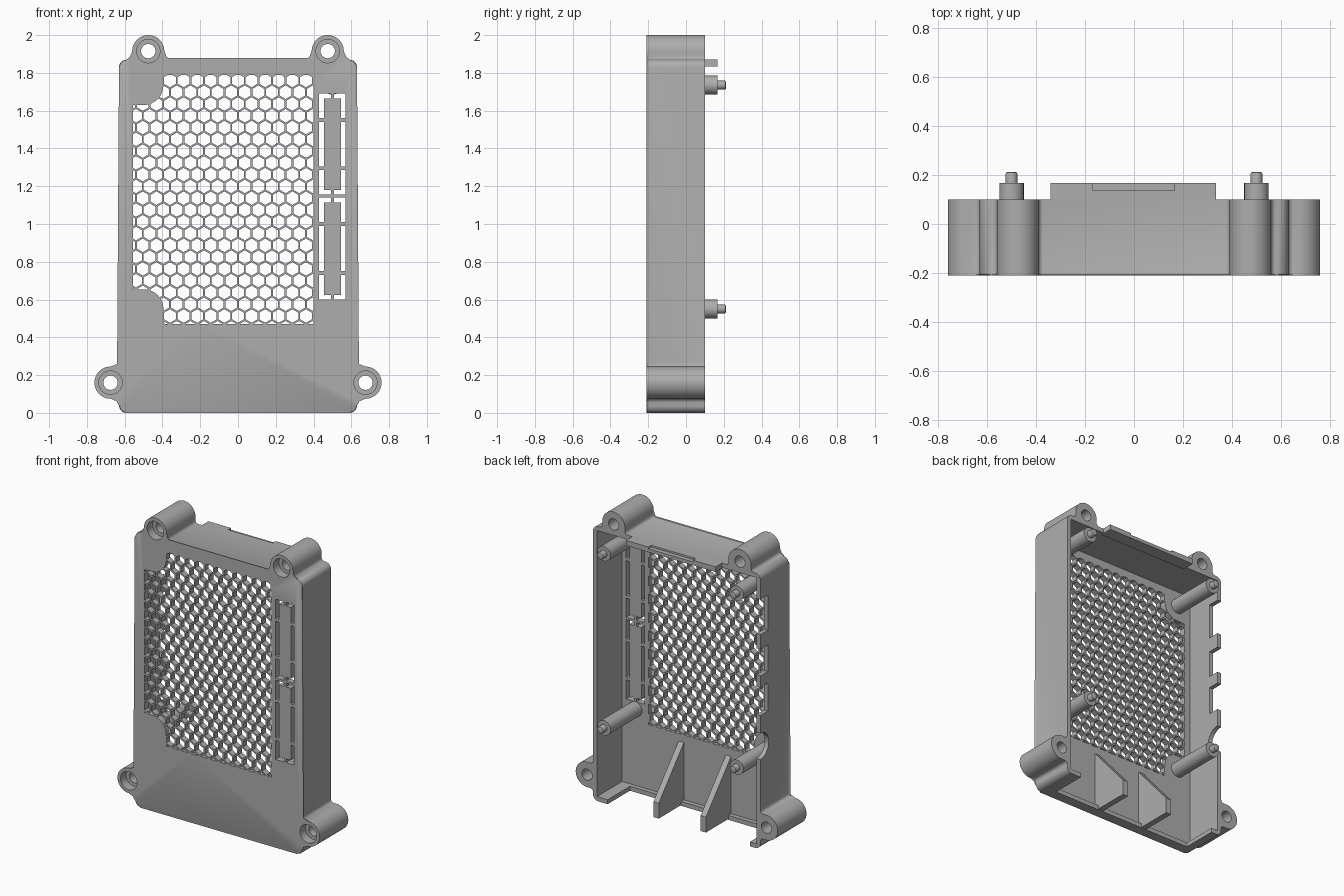
import bpy, bmesh
from math import sin, cos, pi, radians, sqrt
from mathutils import Matrix, Vector

if "Cube" in bpy.data.objects:
    bpy.data.objects.remove(bpy.data.objects["Cube"])

grey = bpy.data.materials.new("grey plastic")
grey.use_nodes = True
GREY = (0.42, 0.42, 0.42, 1)
grey.diffuse_color = GREY
grey.node_tree.nodes["Principled BSDF"].inputs["Base Color"].default_value = GREY

FRONT, BACK, PLATE = -0.21, 0.1, -0.17
HALF, TOP, WALL = 0.63, 1.87, 0.03


def arc(cx, cz, r, a0, a1, n):
    steps = [radians(a0 + (a1 - a0) * i / n) for i in range(n + 1)]
    return [(cx + r * cos(a), cz + r * sin(a)) for a in steps]


def circle(cx, cz, r, n=32):
    return arc(cx, cz, r, 0, 360, n)[:-1]


def rect(x0, x1, z0, z1):
    return [(x0, z0), (x1, z0), (x1, z1), (x0, z1)]


def prisms(name, outlines, a, b, axis="y", bevel=0):
    """Extrude closed outlines along an axis; y takes (x, z), x takes (y, z)."""
    bm = bmesh.new()
    for pts in outlines:
        rings = []
        for d in (a, b):
            rings.append([bm.verts.new((p, d, q) if axis == "y" else (d, p, q)) for p, q in pts])
        cap = bm.faces.new(rings[0])
        bm.faces.new(rings[1][::-1])
        for i in range(len(pts)):
            j = (i + 1) % len(pts)
            bm.faces.new((rings[0][j], rings[0][i], rings[1][i], rings[1][j]))
        if bevel:
            bmesh.ops.bevel(bm, geom=list(cap.edges), offset=bevel, segments=2,
                            profile=0.5, affect='EDGES')
    bmesh.ops.recalc_face_normals(bm, faces=bm.faces)
    mesh = bpy.data.meshes.new(name)
    bm.to_mesh(mesh)
    bm.free()
    mesh.materials.append(grey)
    obj = bpy.data.objects.new(name, mesh)
    bpy.context.collection.objects.link(obj)
    return obj


def combine(target, cutter, operation="DIFFERENCE", overlap=False):
    """Apply a boolean and discard the cutter."""
    mod = target.modifiers.new("cut", "BOOLEAN")
    mod.operation, mod.solver, mod.object = operation, "EXACT", cutter
    mod.use_self = overlap
    bpy.context.view_layer.objects.active = target
    bpy.ops.object.modifier_apply(modifier=mod.name)
    bpy.data.objects.remove(cutter)


def smooth(obj):
    bpy.ops.object.select_all(action='DESELECT')
    obj.select_set(True)
    bpy.context.view_layer.objects.active = obj
    bpy.ops.object.shade_smooth_by_angle(angle=radians(30))


# Outline of the case with its four screw lugs
LUG_R, LUG_OUT, FILLET = 0.085, 0.045, 0.02
w = LUG_R + FILLET
lug = (arc(-w, FILLET, FILLET, -90, 0, 4) + arc(0, LUG_OUT, LUG_R, 180, 0, 24)
       + arc(w, FILLET, FILLET, 180, 270, 4))
SIDE_Z, TOP_X, CORNER = 0.16, 0.475, 0.04
half = arc(HALF - CORNER, CORNER, CORNER, -90, 0, 6)
half += [(HALF + u, SIDE_Z + v) for v, u in lug]
half += arc(HALF - CORNER, TOP - CORNER, CORNER, 0, 90, 6)
half += [(TOP_X - v, TOP + u) for v, u in lug]
outline = half + [(-x, z) for x, z in reversed(half)]
case = prisms("case", [outline], FRONT, BACK, bevel=0.01)

# Hollow inside, open at the back
inner = HALF - WALL
combine(case, prisms("cavity", [rect(-inner, inner, WALL, TOP - WALL)], PLATE, 0.3))

# Screw holes with wide seats at the front
lugs = [(s * TOP_X, TOP + LUG_OUT) for s in (1, -1)] + [(s * (HALF + LUG_OUT), SIDE_Z) for s in (1, -1)]
combine(case, prisms("bores", [circle(x, z, 0.038) for x, z in lugs], -0.3, 0.3))
combine(case, prisms("seats", [circle(x, z, 0.062) for x, z in lugs], -0.3, -0.15))

# Low middle of the bottom wall
combine(case, prisms("bottom_gap", [rect(-0.55, 0.52, -0.1, WALL + 0.001)], -0.14, 0.3))

# Notches in the right wall
notches = [rect(0.02, 0.3, a, b) for a, b in ((1.46, 1.7), (1.18, 1.36), (0.91, 1.1))]
notches.append(circle(BACK, 0.7, 0.09))
combine(case, prisms("notches", notches, -0.7, -0.59, axis="x"))

# Honeycomb grille, clipped to an area that steps around the right posts
area = [(-0.39, 0.47), (0.4, 0.47), (0.4, 1.79), (-0.4, 1.79)]
area += arc(-0.5, 1.735, 0.105, 0, -90, 10) + arc(-0.5, 0.55, 0.105, 90, 0, 10)
area = [(-0.555 if abs(x + 0.5) < 0.001 else x, z) for x, z in area]
PITCH = 0.072
ROW = PITCH * sqrt(3) / 2
cells = []
for row in range(23):
    for col in range(-9, 8):
        x, z = (col + row % 2 / 2) * PITCH, 1.76 - row * ROW
        if -0.6 < x < 0.44:
            cells.append(arc(x, z, (PITCH - 0.01) / sqrt(3), 30, 330, 5))
grille = prisms("grille_holes", cells, -0.3, -0.12)
combine(grille, prisms("grille_area", [area], -0.28, -0.14), "INTERSECT")
combine(case, grille)

# Two slotted frames, each holding a strip on small bridges
slots = []
for z0, z1 in ((0.6, 1.14), (1.155, 1.69)):
    gap, bridge = 0.025, 0.01
    z2, z3 = z0 + 0.14, z1 - 0.14
    for s in (1, -1):
        a, b = sorted((0.5 + s * 0.045, 0.5 + s * 0.07))
        for lo, hi in ((z0, z2 - bridge), (z2 + bridge, z3 - bridge), (z3 + bridge, z1)):
            slots.append(rect(a, b, lo, hi))
        a, b = sorted((0.5 + s * 0.008, 0.5 + s * 0.06))
        slots += [rect(a, b, z0, z0 + gap), rect(a, b, z1 - gap, z1)]
combine(case, prisms("slots", slots, -0.3, -0.12), overlap=True)
smooth(case)

# Tongue on the top wall with a shallow recess
tongue = prisms("top_tongue", [rect(-0.34, 0.335, TOP - WALL - 0.005, TOP)], BACK - 0.02, 0.168)
combine(tongue, prisms("recess", [rect(-0.17, 0.165, TOP - 0.012, 2)], 0.137, 0.3))

# Board posts with pins
for side, x in (("left", 0.5), ("right", -0.5)):
    for level, z in (("upper", 1.735), ("lower", 0.55)):
        post = prisms(f"{level}_{side}_post", [circle(x, z, 0.05)], PLATE - 0.01, 0.168)
        pin = prisms(f"{level}_{side}_pin", [circle(x, z, 0.024)][::1], 0.212, 0.16, bevel=0.008)
        smooth(post)
        smooth(pin)

# Sloping support ribs at the bottom
rib = [(PLATE - 0.01, 0.005), (BACK, 0.005), (BACK, 0.11), (PLATE - 0.01, 0.43)]
for side, x in (("left", 0.155), ("right", -0.2)):
    prisms(f"{side}_rib", [rib], x - 0.02, x + 0.02, axis="x")
